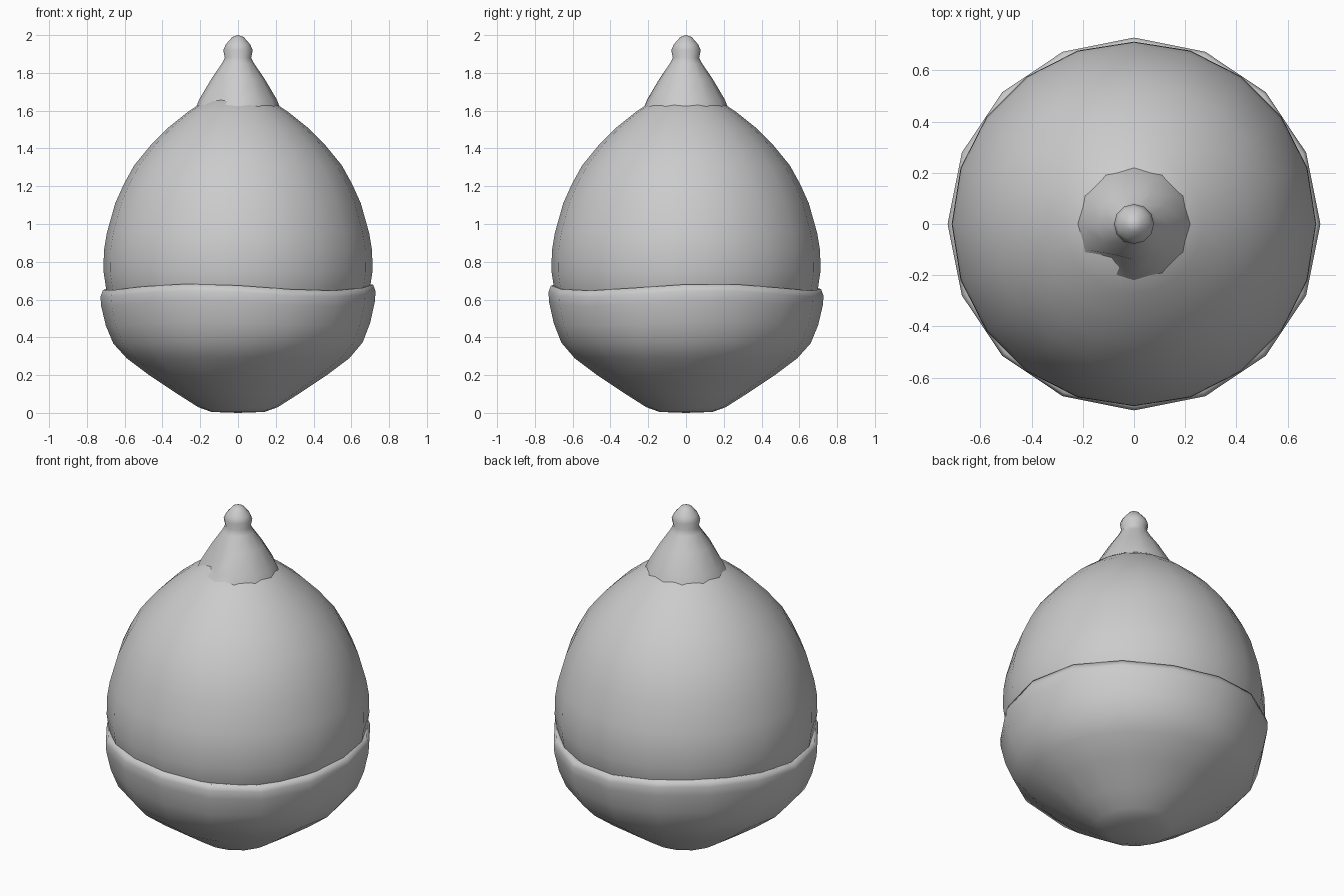
import bpy
import bmesh
from math import cos, sin, pi, radians
from mathutils import Vector

cube = bpy.data.objects.get("Cube")
if cube:
    bpy.data.objects.remove(cube, do_unlink=True)

grey = bpy.data.materials.new("plain grey")
grey.use_nodes = True
colour = (0.6, 0.6, 0.6, 1)
grey.diffuse_color = colour
grey.node_tree.nodes["Principled BSDF"].inputs["Base Color"].default_value = colour


def lathe(name, profile, sides, wobble=None, dent=None, sharp=60):
    """Spin (radius, z) pairs round z; a zero radius closes the end in a point."""
    bm = bmesh.new()
    rings = []
    for r, z in profile:
        if r == 0:
            rings.append([bm.verts.new((0, 0, z))])
            continue
        ring = []
        for i in range(sides):
            a = 2 * pi * i / sides
            lift = wobble(a, z) if wobble else 0
            ring.append(bm.verts.new((r * cos(a), r * sin(a), z + lift)))
        rings.append(ring)
    for low, high in zip(rings, rings[1:]):
        for i in range(sides):
            j = (i + 1) % sides
            corners = [low[i % len(low)], low[j % len(low)],
                       high[j % len(high)], high[i % len(high)]]
            bm.faces.new(list(dict.fromkeys(corners)))
    # Push the vertex nearest the dent inwards
    if dent:
        place, scale = Vector(dent[0]), dent[1]
        vert = min(bm.verts, key=lambda v: (v.co - place).length)
        vert.co.x *= scale
        vert.co.y *= scale
    bmesh.ops.recalc_face_normals(bm, faces=bm.faces)
    mesh = bpy.data.meshes.new(name)
    bm.to_mesh(mesh)
    bm.free()
    mesh.materials.append(grey)
    obj = bpy.data.objects.new(name, mesh)
    bpy.context.collection.objects.link(obj)
    bpy.ops.object.select_all(action="DESELECT")
    obj.select_set(True)
    bpy.context.view_layer.objects.active = obj
    bpy.ops.object.shade_smooth_by_angle(angle=radians(sharp))
    return obj


def rim_wave(a, z):
    # Uneven hand-shaped lip, fading out towards the base
    return 0.015 * sin(3 * a + 1) * max(0, z - 0.3) / 0.3


# Shallow bowl with a rolled lip
lathe("cup", [(0, 0), (0.14, 0.005), (0.21, 0.03), (0.32, 0.1), (0.47, 0.2),
              (0.59, 0.29), (0.66, 0.37), (0.7, 0.47), (0.725, 0.58),
              (0.728, 0.63), (0.715, 0.665), (0.68, 0.66), (0.62, 0.6)],
      16, rim_wave, ((0.23, -0.55, 0.29), 0.95), 80)

# Domed body sitting in the cup
lathe("nut_body", [(0, 0.5), (0.62, 0.5), (0.69, 0.6), (0.712, 0.75), (0.71, 0.86),
                   (0.695, 0.95), (0.65, 1.11), (0.605, 1.21), (0.55, 1.31),
                   (0.46, 1.42), (0.37, 1.51), (0.27, 1.59), (0.18, 1.65),
                   (0, 1.7)], 20)

# Flared point with a small knob
lathe("tip", [(0, 1.6), (0.225, 1.61), (0.205, 1.66), (0.14, 1.77), (0.085, 1.85),
              (0.07, 1.88), (0.078, 1.92), (0.065, 1.95), (0.03, 1.99),
              (0, 2.0)], 12, None, ((-0.1, -0.17, 1.66), 0.75), 70)
